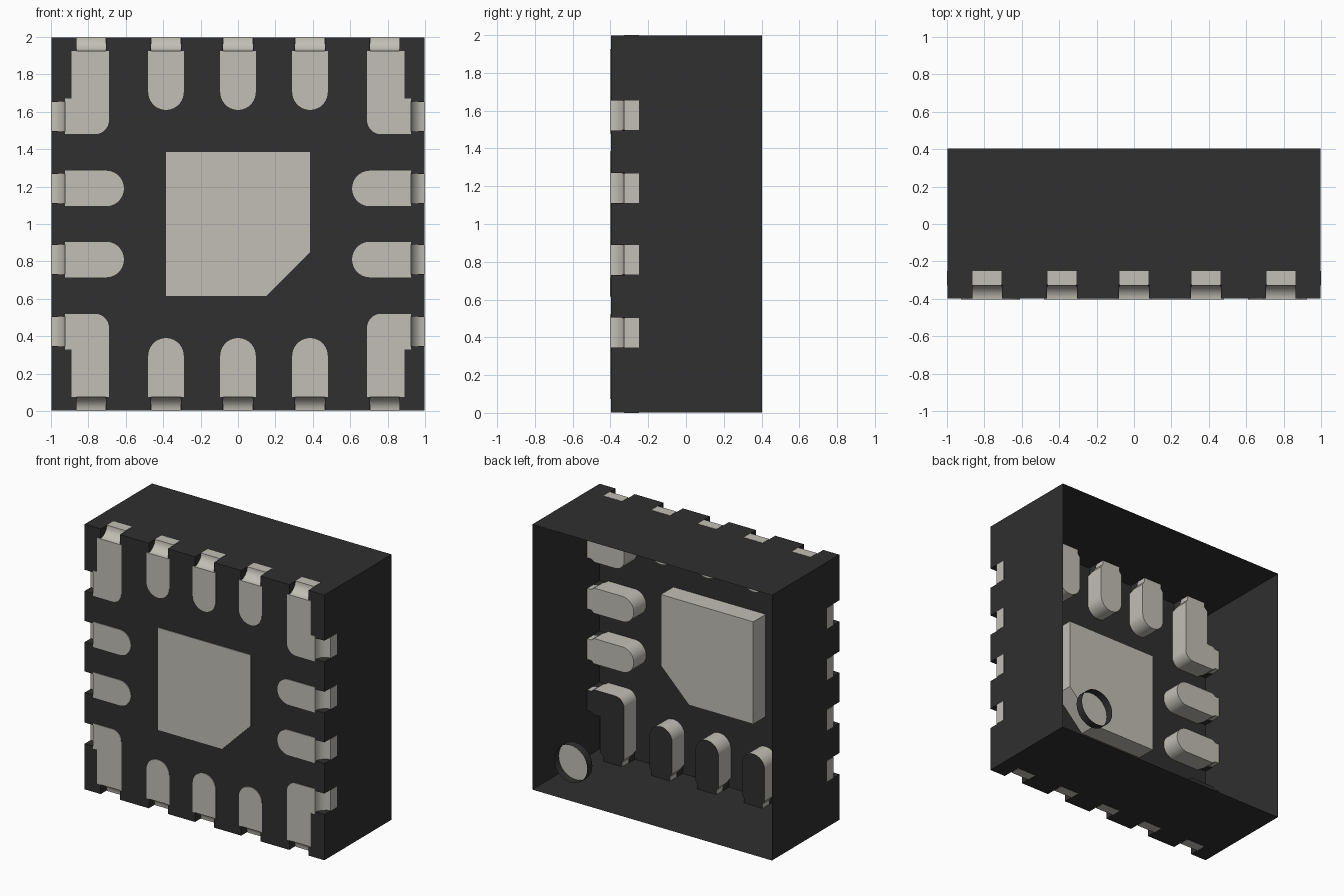
import bpy, bmesh, math
from mathutils import Matrix, Vector

cube = bpy.data.objects.get("Cube")
if cube:
    bpy.data.objects.remove(cube, do_unlink=True)


def material(name, rgb):
    m = bpy.data.materials.new(name)
    m.use_nodes = True
    m.diffuse_color = (*rgb, 1)
    m.node_tree.nodes["Principled BSDF"].inputs["Base Color"].default_value = (*rgb, 1)
    return m


METAL = material("pale metal", (0.54, 0.52, 0.465))
DARK = material("dark moulding", (0.029, 0.029, 0.029))

FRONT, BACK = -0.403, 0.403      # overall depth
BODY_FRONT = -0.398              # leads stand slightly proud of the body
LEAD_BACK = -0.25
SCOOP = 0.075                    # radius of the scooped lead edge
FLANK = 0.0775                   # half width of a lead at the body edge
EDGE_X = (-0.785, -0.385, 0, 0.385, 0.785)
SIDE_Z = (0.425, 0.81, 1.19, 1.575)


def make_object(name, bm, *mats):
    bmesh.ops.recalc_face_normals(bm, faces=bm.faces)
    mesh = bpy.data.meshes.new(name)
    bm.to_mesh(mesh)
    bm.free()
    obj = bpy.data.objects.new(name, mesh)
    bpy.context.collection.objects.link(obj)
    for m in mats:
        mesh.materials.append(m)
    return obj


def prism(name, points, y0, y1, *mats):
    """Extrude an x-z outline along y."""
    bm = bmesh.new()
    face = bm.faces.new([bm.verts.new((x, y0, z)) for x, z in points])
    ext = bmesh.ops.extrude_face_region(bm, geom=[face])
    verts = [v for v in ext["geom"] if isinstance(v, bmesh.types.BMVert)]
    bmesh.ops.translate(bm, verts=verts, vec=(0, y1 - y0, 0))
    return make_object(name, bm, *mats)


def rod(bm, centre, axis, length, radius):
    rot = Vector((0, 0, 1)).rotation_difference(Vector(axis)).to_matrix().to_4x4()
    bmesh.ops.create_cone(bm, cap_ends=True, segments=40, radius1=radius, radius2=radius,
                          depth=length, matrix=Matrix.Translation(centre) @ rot)


def cut(obj, cutter):
    mod = obj.modifiers.new("cut", "BOOLEAN")
    mod.operation = "DIFFERENCE"
    mod.solver = "EXACT"
    mod.object = cutter
    bpy.context.view_layer.objects.active = obj
    bpy.ops.object.modifier_apply(modifier=mod.name)


def arc(cx, cz, r, a0, a1, n=10):
    return [(cx + r * math.cos(math.radians(a0 + (a1 - a0) * i / n)),
             cz + r * math.sin(math.radians(a0 + (a1 - a0) * i / n))) for i in range(n + 1)]


# Body: box with notches along the front edges and an open back
bm = bmesh.new()
for x in EDGE_X:
    for z in (0, 2):
        rod(bm, (x, FRONT, z), (1, 0, 0), 2 * FLANK + 0.004, SCOOP + 0.004)
for z in SIDE_Z:
    for x in (-1, 1):
        rod(bm, (x, FRONT, z), (0, 0, 1), 2 * FLANK + 0.004, SCOOP + 0.004)
notches = make_object("notch_cutter", bm)
notches.hide_render = True

E = 0.998
body = prism("body", [(-E, 1 - E), (E, 1 - E), (E, 1 + E), (-E, 1 + E)], BODY_FRONT, BACK, DARK)
cut(body, notches)
bm = bmesh.new()
bm.from_mesh(body.data)
bmesh.ops.delete(bm, geom=[f for f in bm.faces if f.calc_center_median().y > BACK - 0.001],
                 context="FACES")
bm.to_mesh(body.data)
bm.free()

# Leads: outlines with a narrow neck at the body edge
bm = bmesh.new()
for s in (-1, 1):
    rod(bm, (0, FRONT, 1 + s), (1, 0, 0), 1.8, SCOOP)
    rod(bm, (s, FRONT, 1), (0, 0, 1), 1.8, SCOOP)
scoops = make_object("scoop_cutter", bm)
scoops.hide_render = True

W = 0.095
lead_shape = ([(FLANK, 0), (FLANK, 0.035), (W, 0.06)] + arc(0, 0.39 - W, W, 0, 180, 20)
              + [(-W, 0.06), (-FLANK, 0.035), (-FLANK, 0)])
corner_shape = ([(0.8625, 0), (0.8625, 0.035), (0.89, 0.06), (0.89, 0.33), (0.94, 0.33),
                 (0.965, 0.3475), (1, 0.3475), (1, 0.5025), (0.965, 0.5025), (0.94, 0.52)]
                + arc(0.765, 0.445, 0.075, 90, 180)
                + [(0.69, 0.06), (0.7075, 0.035), (0.7075, 0)])

outlines = []
for s, side in ((-1, "right"), (1, "left")):
    for i, z in enumerate(SIDE_Z[1:3]):
        outlines.append((f"{side}_lead_{i + 1}", [(s * (1 - v), z + u) for u, v in lead_shape]))
for t, level in ((-1, "bottom"), (1, "top")):
    for i, x in enumerate(EDGE_X[1:4]):
        outlines.append((f"{level}_lead_{i + 1}",
                         [(x + u, 1 + t * (1 - v)) for u, v in lead_shape]))
    for s, side in ((-1, "right"), (1, "left")):
        outlines.append((f"{level}_{side}_corner_lead",
                         [(s * x, 1 + t * (1 - z)) for x, z in corner_shape]))

leads = []
for name, points in outlines:
    lead = prism(name, points, FRONT, LEAD_BACK, METAL, DARK)
    cut(lead, scoops)
    # Inner ends of the bottom row are covered by moulding
    for f in lead.data.polygons:
        covered = name.startswith("bottom") and f.center.y > LEAD_BACK - 0.001
        f.material_index = 1 if covered else 0
    leads.append(lead)

for cutter in (notches, scoops):
    bpy.data.objects.remove(cutter, do_unlink=True)

# Centre pad with one clipped corner
P = 0.385
prism("centre_pad", [(-P, 1 - P), (0.15, 1 - P), (P, 0.85), (P, 1 + P), (-P, 1 + P)],
      FRONT, LEAD_BACK, METAL)

# Marker dimple: dark rim open at the back, pale floor
bm = bmesh.new()
rod(bm, (0.68, BACK - 0.03, 0.28), (0, 1, 0), 0.06, 0.14)
bmesh.ops.delete(bm, geom=[f for f in bm.faces if f.calc_center_median().y > BACK - 0.001],
                 context="FACES")
dimple = make_object("marker_dimple", bm, DARK, METAL)
for f in dimple.data.polygons:
    f.material_index = 1 if len(f.vertices) > 4 else 0

# Smooth the rounded parts
bpy.ops.object.select_all(action="DESELECT")
for obj in leads + [dimple]:
    obj.select_set(True)
bpy.context.view_layer.objects.active = dimple
bpy.ops.object.shade_smooth_by_angle(angle=math.radians(30))
